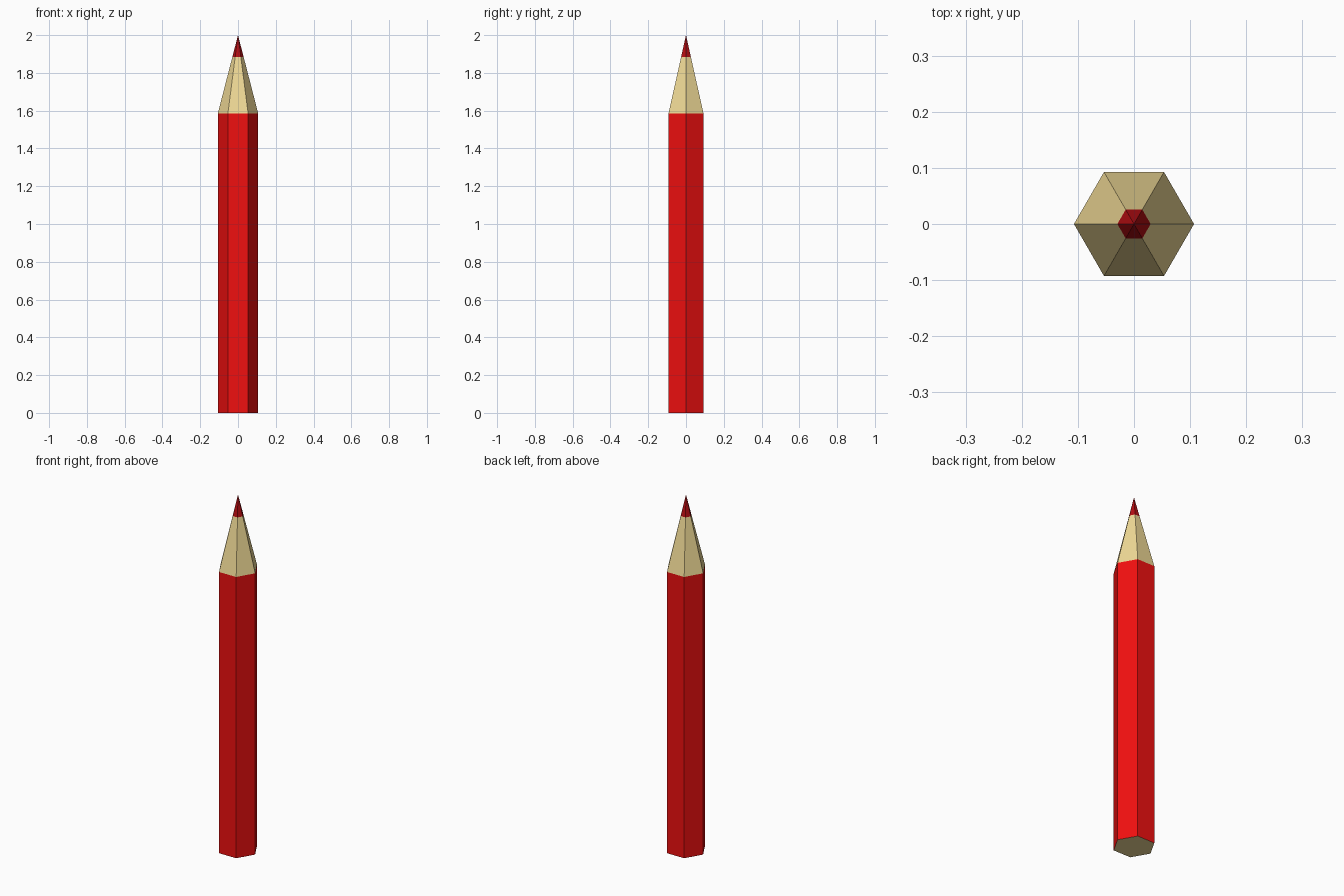
import bpy
import bmesh
from math import cos, sin, tau

if "Cube" in bpy.data.objects:
    bpy.data.objects.remove(bpy.data.objects["Cube"])

SIDES = 6
RADIUS = 0.107
SHOULDER, LEAD_START, TOP = 1.585, 1.885, 2.0
LEAD_RADIUS = RADIUS * (TOP - LEAD_START) / (TOP - SHOULDER)


def material(name, color):
    mat = bpy.data.materials.new(name)
    mat.diffuse_color = (*color, 1.0)
    mat.use_nodes = True
    mat.node_tree.nodes["Principled BSDF"].inputs["Base Color"].default_value = mat.diffuse_color
    return mat


def hex_part(name, sections, mats, cap_bottom=False):
    """Skin flat hexagonal sections (radius, z); radius 0 makes a point."""
    bm = bmesh.new()
    rings = []
    for r, z in sections:
        count = SIDES if r > 0 else 1
        rings.append([bm.verts.new((r * cos(tau * i / SIDES), r * sin(tau * i / SIDES), z))
                      for i in range(count)])
    for low, high in zip(rings, rings[1:]):
        for i in range(SIDES):
            j = (i + 1) % SIDES
            upper = [high[j], high[i]] if len(high) > 1 else [high[0]]
            bm.faces.new([low[i], low[j]] + upper)
    if cap_bottom:
        bm.faces.new(rings[0][::-1]).material_index = 1
    mesh = bpy.data.meshes.new(name)
    bm.to_mesh(mesh)
    bm.free()
    for mat in mats:
        mesh.materials.append(mat)
    obj = bpy.data.objects.new(name, mesh)
    bpy.context.collection.objects.link(obj)
    return obj


paint = material("red_paint", (0.87, 0.005, 0.005))
wood = material("bare_wood", (0.86, 0.69, 0.30))
lead = material("red_lead", (0.45, 0.004, 0.006))

# Painted shaft with a bare wood end
hex_part("shaft", [(RADIUS, 0), (RADIUS, SHOULDER)], [paint, wood], cap_bottom=True)
# Sharpened wood taper
hex_part("sharpened_wood", [(RADIUS, SHOULDER), (LEAD_RADIUS, LEAD_START)], [wood])
# Coloured lead point
hex_part("lead_tip", [(LEAD_RADIUS, LEAD_START), (0, TOP)], [lead])
